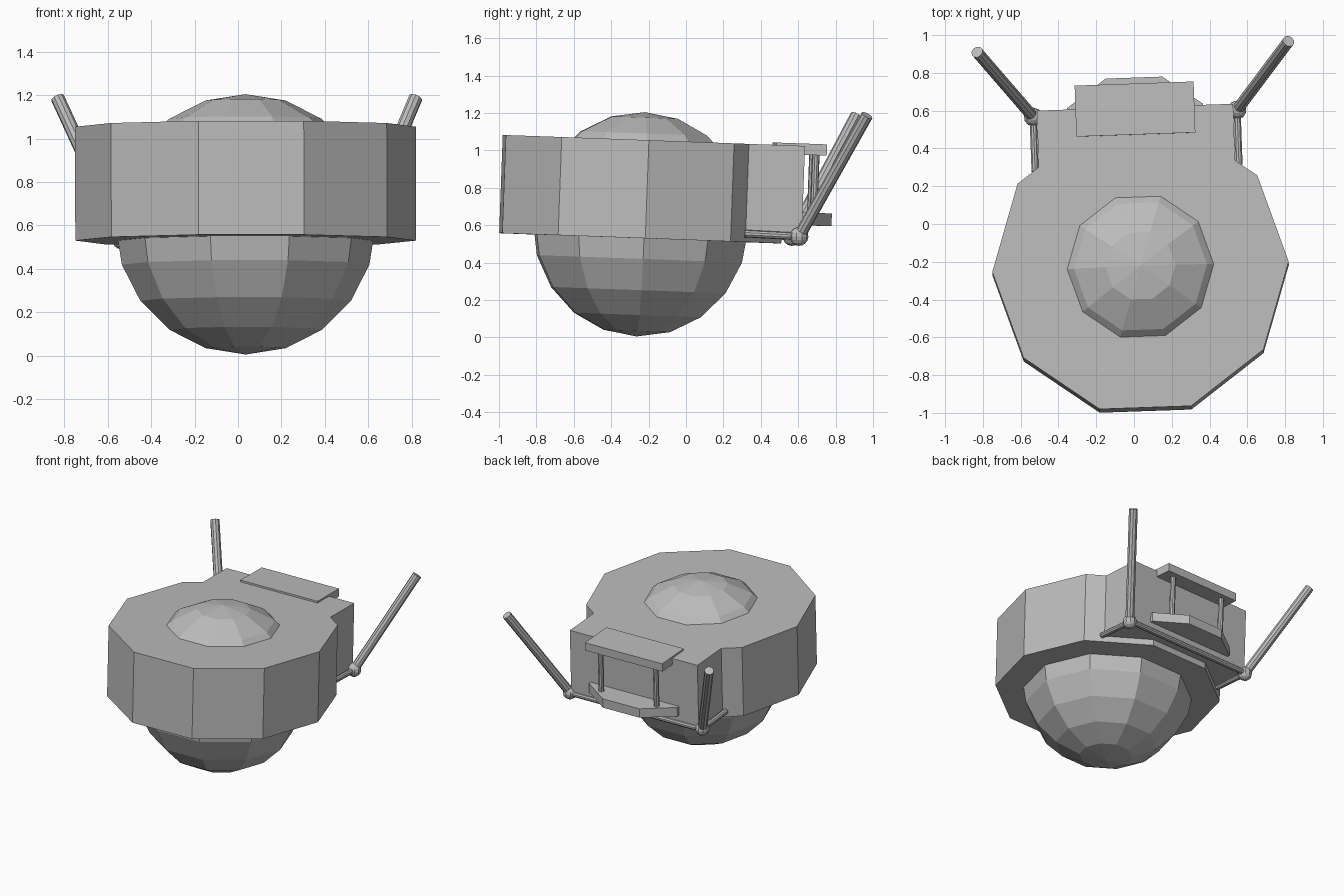
import bpy, bmesh, math
from mathutils import Matrix, Vector

cube = bpy.data.objects.get("Cube")
if cube:
    bpy.data.objects.remove(cube, do_unlink=True)

# One flat grey for everything
grey = bpy.data.materials.new("plain_grey")
grey.use_nodes = True
COLOUR = (0.5, 0.5, 0.5, 1)
grey.diffuse_color = COLOUR
grey.node_tree.nodes["Principled BSDF"].inputs["Base Color"].default_value = COLOUR

# The whole craft leans slightly: a small yaw, then the tail dipping
TILT = (Matrix.Translation((0.035, -0.245, 0.53))
        @ Matrix.Rotation(math.radians(2), 4, 'Z')
        @ Matrix.Rotation(math.radians(-2.1), 4, 'X'))


def finish(name, bm):
    bmesh.ops.recalc_face_normals(bm, faces=bm.faces)
    mesh = bpy.data.meshes.new(name)
    bm.to_mesh(mesh)
    bm.free()
    mesh.materials.append(grey)
    obj = bpy.data.objects.new(name, mesh)
    obj.matrix_world = TILT
    bpy.context.collection.objects.link(obj)
    return obj


def prism(name, outline, z0, z1):
    """Extrude a flat outline upwards from z0 to z1."""
    bm = bmesh.new()
    base = bm.faces.new([bm.verts.new((x, y, z0)) for x, y in outline])
    top = bmesh.ops.extrude_face_region(bm, geom=[base], use_keep_orig=True)["geom"]
    bmesh.ops.translate(bm, vec=(0, 0, z1 - z0),
                        verts=[v for v in top if isinstance(v, bmesh.types.BMVert)])
    return finish(name, bm)


def rod(name, a, b, radius, sides=10):
    """Straight cylinder between two points."""
    a, b = Vector(a), Vector(b)
    d = b - a
    bm = bmesh.new()
    bmesh.ops.create_cone(bm, cap_ends=True, segments=sides, radius1=radius,
                          radius2=radius, depth=d.length,
                          matrix=Matrix.Translation((a + b) / 2)
                          @ d.to_track_quat('Z', 'Y').to_matrix().to_4x4())
    return finish(name, bm)


def ball(name, centre, radius, segments, rings, spin=0):
    bm = bmesh.new()
    bmesh.ops.create_uvsphere(bm, u_segments=segments, v_segments=rings, radius=radius,
                              matrix=Matrix.Translation(centre)
                              @ Matrix.Rotation(math.radians(spin), 4, 'Z'))
    return finish(name, bm)


def mirrored(half):
    """Close a right-hand half outline with its mirror image."""
    return half + [(-x, y) for x, y in reversed(half)]


# Ten-sided hull ring
R, HEIGHT = 0.785, 0.525
ring = [(R * math.cos(math.radians(36 * k)), R * math.sin(math.radians(36 * k)))
        for k in range(10)]
prism("hull_ring", ring, 0, HEIGHT)

# Rear block, fitted against the back sides of the ring
NECK_X, BACK_Y = 0.52, 0.845
(ax, ay), (bx, by) = ring[1], ring[2]
join_y = ay + (by - ay) * (NECK_X - ax) / (bx - ax)
prism("rear_block", mirrored([(bx, by), (NECK_X, join_y), (NECK_X, BACK_Y)]),
      0.045, HEIGHT)

# Faceted globe through the middle
ball("globe", (0, 0, 0.075), 0.6, 10, 10, spin=18)

# Rear canopy, landing step and the posts between them
prism("rear_canopy", mirrored([(0.315, 0.70), (0.315, 0.97)]), 0.478, 0.538)
prism("rear_step", mirrored([(0.36, 0.80), (0.36, 0.865), (0.15, 1.015)]), 0.102, 0.17)

# Struts on both sides: side bar, joint, raised arm and canopy post
for side, s in (("left", 1), ("right", -1)):
    joint = (s * 0.54, 0.83, 0.04)
    rod(side + "_canopy_post", (s * 0.225, 0.915, 0.16), (s * 0.225, 0.915, 0.49), 0.02)
    rod(side + "_side_bar", (s * 0.54, 0.54, 0.045), joint, 0.02)
    rod(side + "_raised_arm", joint, (s * 0.825, 1.16, 0.70), 0.032)
    ball(side + "_strut_joint", joint, 0.05, 10, 8)

# Bar along the lower rear edge, linking the joints
rod("rear_bar", (-0.54, 0.84, 0.04), (0.54, 0.84, 0.04), 0.02)
